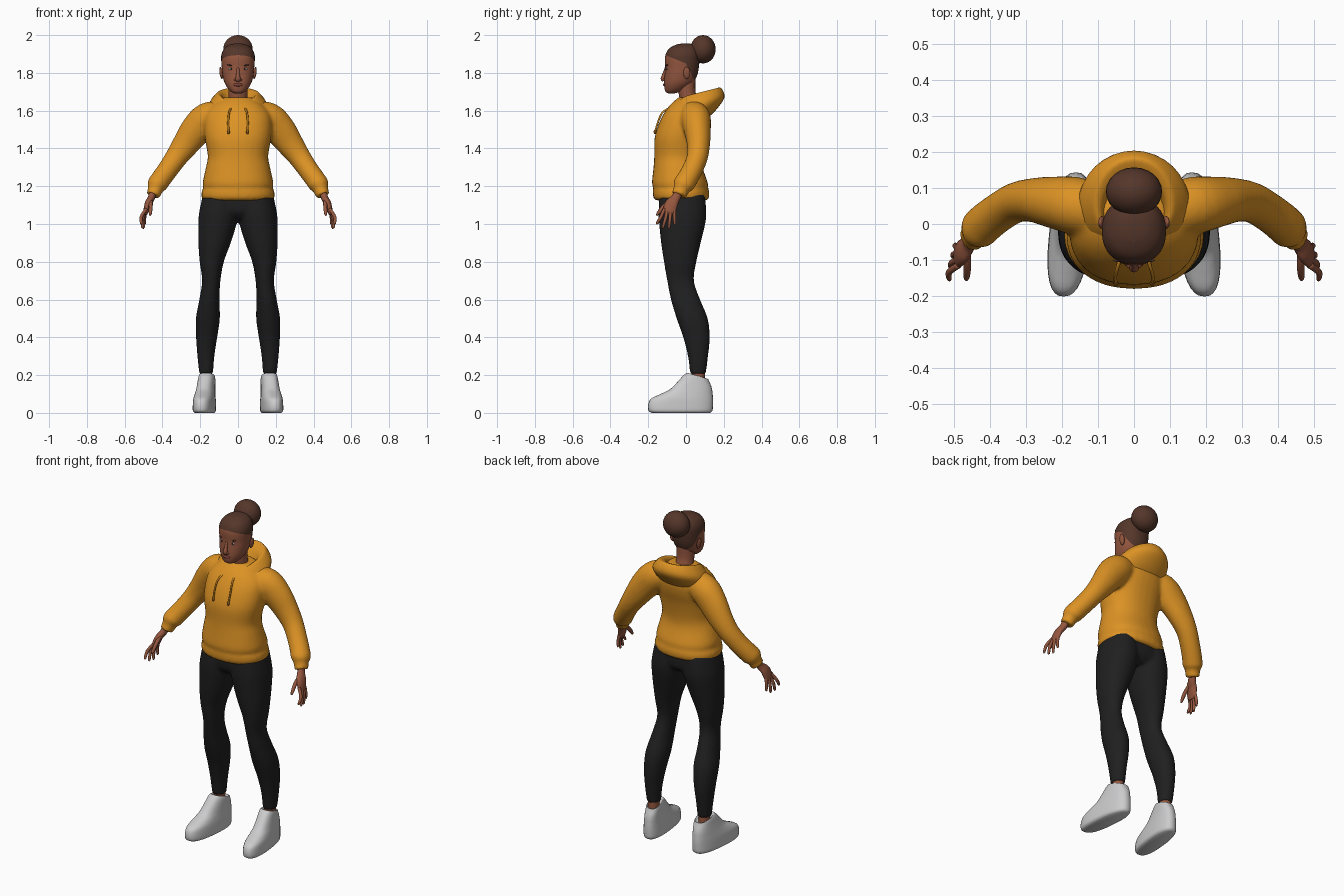
import bpy, bmesh, math
from mathutils import Vector, Matrix

cube = bpy.data.objects.get("Cube")
if cube:
    bpy.data.objects.remove(cube)


def colour(name, r, g, b):
    m = bpy.data.materials.new(name)
    m.use_nodes = True
    m.diffuse_color = (r, g, b, 1)
    bsdf = m.node_tree.nodes["Principled BSDF"]
    bsdf.inputs["Base Color"].default_value = (r, g, b, 1)
    bsdf.inputs["Roughness"].default_value = 0.8
    return m


mustard = colour("mustard cloth", .72, .29, .018)
dark_mustard = colour("cord brown", .3, .11, .01)
black = colour("black cloth", .014, .014, .014)
white = colour("shoe white", .6, .6, .61)
skin_tone = colour("skin", .3, .095, .05)
lip = colour("lips", .2, .05, .035)
hair = colour("brown hair", .09, .037, .023)
eye_white = colour("eye white", .5, .45, .42)
iris_dark = colour("iris", .015, .01, .008)


def smooth_rows(rows, steps=4):
    """Catmull-Rom interpolation of rows of equal length."""
    out = []
    for i in range(len(rows) - 1):
        a, b, c, d = (rows[max(0, min(len(rows) - 1, i + j))] for j in (-1, 0, 1, 2))
        for s in range(steps):
            t = s / steps
            out.append([q + t / 2 * (r - p + t * (2 * p - 5 * q + 4 * r - w
                        + t * (3 * (q - r) + w - p))) for p, q, r, w in zip(a, b, c, d)])
    return out + [list(rows[-1])]


def slabs(rows, power=.9, shear=0, n=32):
    """Level rings from rows of z, x0, x1, y0, y1, slope, front dip."""
    rings = []
    rows = [tuple(r) + (0,) * (7 - len(r)) for r in rows]
    for z, x0, x1, y0, y1, slope, dip in smooth_rows(rows):
        ring = []
        for k in range(n):
            a = math.tau * k / n
            c, s = (math.copysign(abs(f) ** power, f) for f in (math.cos(a), math.sin(a)))
            y = (y1 - y0) / 2 * s
            drop = dip * max(0, -s) ** 4
            yy = (y0 + y1) / 2 + y
            ring.append(Vector(((x0 + x1) / 2 + (x1 - x0) / 2 * c + shear * yy,
                                yy, z + slope * y - drop)))
        rings.append(ring)
    return rings


def tube(rows, n=16):
    """Rings square to a path, from rows of x, y, z, depth radius, width radius."""
    rows = smooth_rows(rows)
    pts = [Vector(r[:3]) for r in rows]
    rings = []
    for i, r in enumerate(rows):
        t = (pts[min(i + 1, len(pts) - 1)] - pts[max(i - 1, 0)]).normalized()
        u = Vector((0, 1, 0))
        u = (u - t * u.dot(t)).normalized()
        v = t.cross(u)
        rings.append([pts[i] + u * r[3] * math.cos(a) + v * r[4] * math.sin(a)
                      for a in (math.tau * k / n for k in range(n))])
    return rings


def flip(rings):
    return [[Vector((-p.x, p.y, p.z)) for p in ring] for ring in rings]


def finish(name, bm, mats):
    bmesh.ops.recalc_face_normals(bm, faces=bm.faces)
    for f in bm.faces:
        f.smooth = True
    me = bpy.data.meshes.new(name)
    bm.to_mesh(me)
    bm.free()
    for m in mats:
        me.materials.append(m)
    ob = bpy.data.objects.new(name, me)
    bpy.context.collection.objects.link(ob)
    return ob


def loft(name, lofts, mat, fuse=0):
    bm = bmesh.new()
    for rings in lofts:
        vs = [[bm.verts.new(p) for p in ring] for ring in rings]
        n = len(vs[0])
        for a, b in zip(vs, vs[1:]):
            for k in range(n):
                bm.faces.new((a[k], a[(k + 1) % n], b[(k + 1) % n], b[k]))
        bm.faces.new(vs[0])
        bm.faces.new(vs[-1])
    ob = finish(name, bm, [mat])
    if fuse:
        r = ob.modifiers.new("fuse", 'REMESH')
        r.mode, r.voxel_size, r.use_smooth_shade = 'VOXEL', fuse, True
        s = ob.modifiers.new("soften", 'SMOOTH')
        s.factor, s.iterations = .5, 5
    return ob


def ball(name, centre, size, mat, tilt=0):
    bm = bmesh.new()
    x, y, z = centre
    for s in ((1, -1) if x else (1,)):
        m = (Matrix.Translation((x * s, y, z)) @ Matrix.Rotation(tilt * s, 4, 'Y')
             @ Matrix.Diagonal((*size, 1)))
        bmesh.ops.create_uvsphere(bm, u_segments=24, v_segments=14, radius=1, matrix=m)
    return finish(name, bm, [mat])


def sym(*rows):
    """Rows of z, half width, front, back (and extras) centred on x = 0."""
    return [(r[0], -r[1]) + tuple(r[1:]) for r in rows]


# Hoodie body and sleeves, fused
body = slabs(sym((1.125, .18, -.16, .11), (1.14, .193, -.173, .122), (1.17, .193, -.176, .123),
                 (1.19, .184, -.174, .117), (1.22, .187, -.18, .115), (1.3, .17, -.172, .088),
                 (1.36, .16, -.168, .085), (1.45, .175, -.167, .1), (1.52, .18, -.148, .12),
                 (1.58, .172, -.12, .128), (1.63, .135, -.085, .115), (1.67, .08, -.04, .09)))
sleeve = tube([(.08, .03, 1.58, .07, .07), (.16, .05, 1.56, .08, .085), (.22, .06, 1.5, .072, .084),
               (.275, .066, 1.425, .062, .072), (.325, .06, 1.355, .056, .06),
               (.37, .035, 1.29, .055, .055), (.41, .005, 1.235, .056, .054),
               (.43, -.015, 1.205, .056, .053), (.437, -.024, 1.185, .043, .041),
               (.45, -.037, 1.15, .041, .037)], 24)
loft("hoodie", [body, sleeve, flip(sleeve)], mustard, .01)

# Hood lying open behind the neck
hood = slabs(sym((1.55, .14, -.09, .1, 0, 0), (1.585, .158, -.105, .16, .15, .01),
                 (1.64, .152, -.09, .203, .2, .02), (1.685, .118, -.075, .188, .25, .05),
                 (1.69, .1, -.066, .165, .25, .05), (1.67, .085, -.055, .13, .25, .045),
                 (1.61, .075, -.045, .09, .1, .02)), 1)
loft("hood", [hood], mustard)

# Drawstrings with knotted ends
cord = tube([(.035, -.085, 1.615, .005, .005), (.047, -.125, 1.59, .005, .005),
             (.052, -.148, 1.54, .005, .005), (.05, -.163, 1.49, .005, .005)], 8)
loft("drawstrings", [cord, flip(cord)], mustard)
ball("drawstring_ends", (.05, -.164, 1.488), (.007, .007, .013), dark_mustard)

# Leggings: hips and two legs, fused
hips = slabs(sym((1.03, .1, -.1, .07), (1.07, .185, -.135, .1), (1.16, .18, -.14, .1)))
leg = slabs([(.205, .132, .205, .022, .105), (.3, .125, .215, .01, .117), (.4, .11, .222, -.015, .126),
             (.5, .096, .223, -.05, .115), (.6, .098, .205, -.08, .075), (.7, .093, .19, -.1, .042),
             (.8, .075, .203, -.117, .055), (.9, .038, .21, -.132, .078), (1, .008, .21, -.142, .102),
             (1.06, 0, .206, -.146, .108), (1.16, .01, .185, -.14, .1)], .95)
loft("leggings", [hips, leg, flip(leg)], black, .01)

# Ankles and shoes
ankle = tube([(.168, .066, .1, .034, .03), (.168, .066, .16, .034, .03), (.168, .064, .23, .035, .031)])
loft("ankles", [ankle, flip(ankle)], skin_tone)
shoe = slabs([(0, .128, .222, -.182, .128), (.012, .118, .232, -.198, .14), (.045, .118, .232, -.2, .143),
              (.075, .12, .23, -.185, .143), (.1, .123, .226, -.135, .141), (.125, .125, .222, -.085, .138),
              (.155, .126, .218, -.045, .132, -.1), (.185, .127, .214, -.01, .122, -.25),
              (.196, .131, .209, .01, .116, -.3), (.18, .14, .2, .03, .106, -.3)], .8, -.1)
loft("shoes", [shoe, flip(shoe)], white)

# Hands: palm, four fingers and thumb
hand = [tube([(.445, -.03, 1.19, .024, .02), (.458, -.053, 1.14, .024, .019),
              (.475, -.075, 1.11, .034, .018), (.487, -.088, 1.07, .034, .014),
              (.49, -.09, 1.05, .024, .009)])]
for i, drop in enumerate((.075, .095, .098, .078)):
    y, tip = -.114 + .017 * i, -.152 + .031 * i
    x = .512 - .006 * i
    hand.append(tube([(.486, y, 1.08, .009, .009), (x, (y + tip) / 2, 1.075 - drop / 2, .009, .009),
                      (x, tip, 1.08 - drop, .007, .007), (x - .002, tip, 1.075 - drop, .003, .003)], 10))
hand.append(tube([(.463, -.07, 1.13, .012, .012), (.462, -.115, 1.095, .012, .011),
                  (.464, -.145, 1.06, .009, .009), (.465, -.155, 1.045, .004, .004)], 10))
loft("hands", hand + [flip(h) for h in hand], skin_tone)

# Neck and head; the hairline is cut into the head
loft("neck", [tube([(0, .025, 1.57, .06, .075), (0, .015, 1.65, .047, .054),
                    (0, .005, 1.7, .045, .05), (0, 0, 1.78, .05, .055)], 24)], skin_tone)
head = loft("head", [slabs(sym(
    (1.692, .02, -.095, -.06), (1.7, .036, -.108, -.03), (1.72, .055, -.114, .005),
    (1.75, .072, -.116, .04), (1.79, .082, -.113, .06), (1.83, .086, -.11, .068),
    (1.87, .089, -.112, .072), (1.9, .087, -.107, .072), (1.93, .072, -.088, .062),
    (1.95, .042, -.05, .04), (1.956, .01, -.015, .01)))], skin_tone)
head.data.materials.append(hair)
bm = bmesh.new()
bm.from_mesh(head.data)
origin = Vector((0, 0, 1.85))
lines = [Vector((0, .4, 1)), Vector((0, 2, 1))]
for no in lines:
    bmesh.ops.bisect_plane(bm, geom=bm.verts[:] + bm.edges[:] + bm.faces[:],
                           plane_co=origin, plane_no=no)
for f in bm.faces:
    f.material_index = int(any((f.calc_center_median() - origin).dot(no) > 0 for no in lines))
bm.to_mesh(head.data)
bm.free()
ball("hair_bun", (0, .09, 1.925), (.078, .067, .075), hair)

# Face details
ball("ears", (.089, .004, 1.8), (.009, .018, .032), skin_tone, .15)
loft("nose", [tube([(0, -.105, 1.825, .008, .008), (0, -.115, 1.795, .009, .009),
                    (0, -.122, 1.77, .012, .013), (0, -.118, 1.757, .008, .012)])], skin_tone)
ball("nostrils", (.012, -.114, 1.763), (.009, .009, .007), skin_tone)
ball("eyes", (.035, -.099, 1.82), (.015, .006, .0065), eye_white, -.08)
ball("irises", (.035, -.103, 1.82), (.006, .004, .006), iris_dark)
ball("eyebrows", (.037, -.1, 1.84), (.021, .006, .004), hair, -.12)
ball("lips", (0, -.113, 1.737), (.025, .008, .009), lip)
